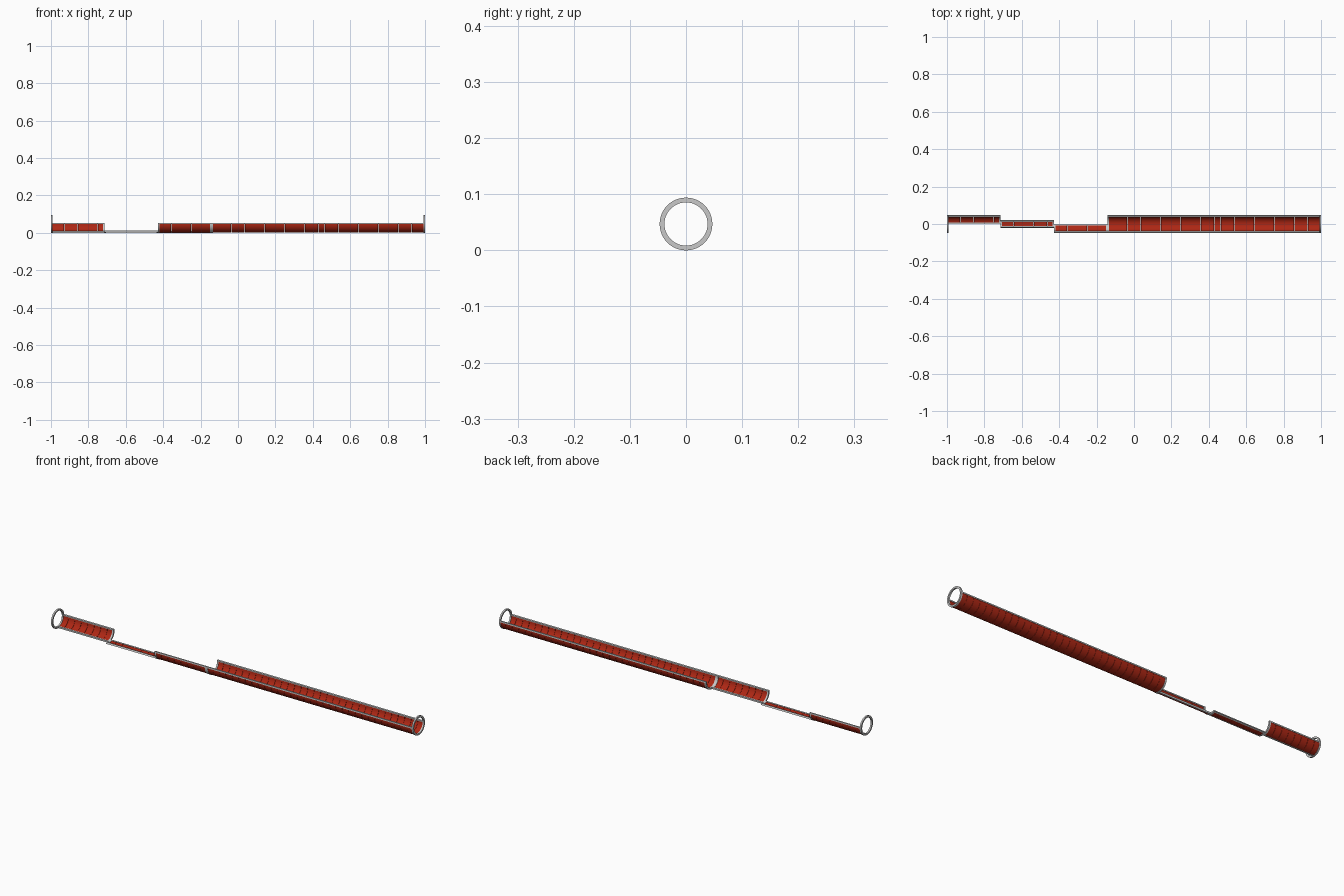
import bpy, bmesh, math

if "Cube" in bpy.data.objects:
    bpy.data.objects.remove(bpy.data.objects["Cube"])

R_OUT, R_IN, ZC = 0.047, 0.0385, 0.047
SEG = 2 / 7            # module length
PANELS = 8             # panels per module
GAP = 0.001


def mat(name, col):
    m = bpy.data.materials.new(name)
    m.diffuse_color = (*col, 1)
    m.use_nodes = True
    m.node_tree.nodes["Principled BSDF"].inputs["Base Color"].default_value = m.diffuse_color
    return m


RED = mat("red panel", (0.42, 0.02, 0.007))
GREY = mat("light grey frame", (0.58, 0.58, 0.58))


def arc(bm, x0, x1, a0, a1, r0, r1):
    """Curved block along x; angles in degrees from straight down towards +y."""
    full = a1 - a0 >= 360
    n = max(1, round((a1 - a0) / 7.5))
    secs = []
    for i in range(n if full else n + 1):
        a = math.radians(a0 + (a1 - a0) * i / n)
        s, c = math.sin(a), math.cos(a)
        secs.append([bm.verts.new((x, r * s, ZC - r * c))
                     for x, r in ((x0, r0), (x1, r0), (x1, r1), (x0, r1))])
    for i in range(n):
        p, q = secs[i], secs[(i + 1) % len(secs)]
        for k in range(4):
            bm.faces.new((p[k], p[(k + 1) % 4], q[(k + 1) % 4], q[k]))
    if not full:
        bm.faces.new(secs[0])
        bm.faces.new(secs[-1][::-1])


def finish(name, bm, m):
    bmesh.ops.recalc_face_normals(bm, faces=bm.faces)
    me = bpy.data.meshes.new(name)
    bm.to_mesh(me)
    bm.free()
    me.materials.append(m)
    ob = bpy.data.objects.new(name, me)
    bpy.context.collection.objects.link(ob)
    bpy.context.view_layer.objects.active = ob
    ob.select_set(True)
    bpy.ops.object.shade_smooth_by_angle(angle=math.radians(30))
    ob.select_set(False)


# Trough sections: name, first module, module count, angle range
sections = [("quarter_pipe_back", 0, 1, 2, 98),
            ("narrow_strip", 1, 1, -26, 26),
            ("quarter_pipe_front", 2, 1, -98, -2),
            ("half_pipe", 3, 4, -98, 98)]
RAIL = 8               # rail width in degrees
for name, first, count, a0, a1 in sections:
    xa, xb = -1 + first * SEG, -1 + (first + count) * SEG
    # red panels with hairline gaps
    bm = bmesh.new()
    step = SEG / PANELS
    for i in range(count * PANELS):
        arc(bm, xa + i * step + GAP / 2, xa + (i + 1) * step - GAP / 2,
            a0 + RAIL, a1 - RAIL, 0.0405, 0.0455)
    finish(name + "_panels", bm, RED)
    # long rails and end ribs
    bm = bmesh.new()
    arc(bm, xa, xb, a0, a0 + RAIL, R_IN, R_OUT)
    arc(bm, xa, xb, a1 - RAIL, a1, R_IN, R_OUT)
    for x in (xa + 0.004, xb - 0.004):
        arc(bm, x - 0.004, x + 0.004, a0 + RAIL, a1 - RAIL, R_IN, R_OUT)
    finish(name + "_frame", bm, GREY)

# Full rings at both ends
for name, x in (("left_end_ring", -1), ("right_end_ring", 0.992)):
    bm = bmesh.new()
    arc(bm, x, x + 0.008, 0, 360, R_IN, R_OUT)
    finish(name, bm, GREY)
